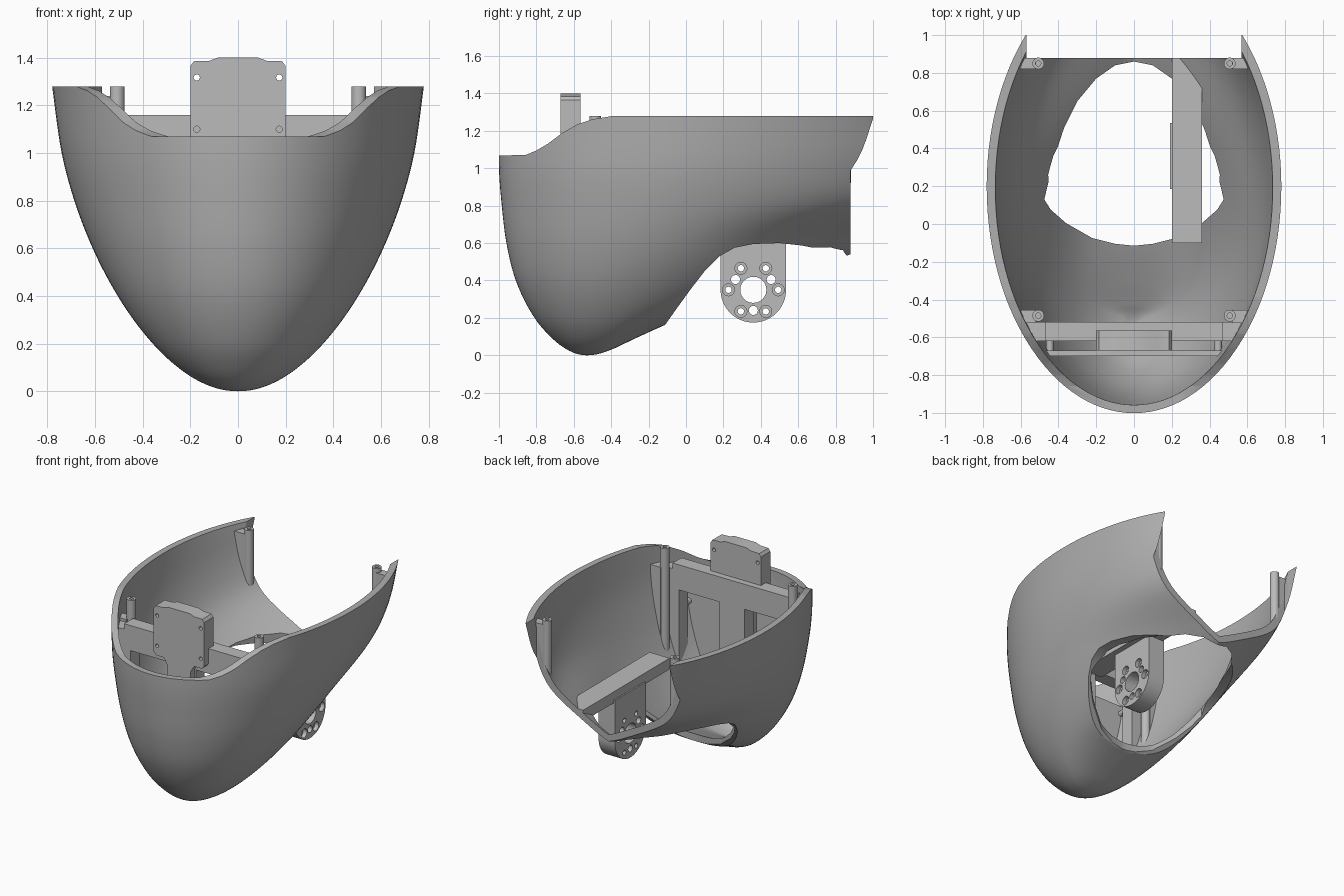
import bpy, bmesh
from math import sin, cos, pi, sqrt
from mathutils import Vector, Matrix

cube = bpy.data.objects.get("Cube")
if cube:
    bpy.data.objects.remove(cube, do_unlink=True)


def material(name, value):
    mat = bpy.data.materials.new(name)
    mat.use_nodes = True
    mat.diffuse_color = (value, value, value, 1)
    mat.node_tree.nodes["Principled BSDF"].inputs["Base Color"].default_value = mat.diffuse_color
    return mat


shell_grey = material("shell grey", 0.43)
light_grey = material("light grey", 0.5)


def finish(bm, name, mat=light_grey):
    bmesh.ops.recalc_face_normals(bm, faces=bm.faces)
    mesh = bpy.data.meshes.new(name)
    bm.to_mesh(mesh)
    bm.free()
    mesh.materials.append(mat)
    ob = bpy.data.objects.new(name, mesh)
    bpy.context.collection.objects.link(ob)
    return ob


def prism(name, points, axis, lo, hi, mat=light_grey):
    """Extrude a 2D outline along one axis; points hold the other two coordinates in order."""
    bm = bmesh.new()
    at = "xyz".index(axis)
    face = bm.faces.new([bm.verts.new((*p[:at], lo, *p[at:])) for p in points])
    new = bmesh.ops.extrude_face_region(bm, geom=[face])["geom"]
    step = Vector()
    step[at] = hi - lo
    bmesh.ops.translate(bm, vec=step, verts=[v for v in new if isinstance(v, bmesh.types.BMVert)])
    return finish(bm, name, mat)


def box(name, x0, x1, y0, y1, z0, z1, mat=light_grey):
    return prism(name, [(y0, z0), (y1, z0), (y1, z1), (y0, z1)], "x", x0, x1, mat)


def arc(cx, cy, r, a0, a1, n):
    return [(cx + r * cos(a0 + (a1 - a0) * i / n), cy + r * sin(a0 + (a1 - a0) * i / n)) for i in range(n + 1)]


def disc(cx, cy, r, n=24):
    return arc(cx, cy, r, 0, 2 * pi * (n - 1) / n, n - 1)


def boolean(ob, other, operation="DIFFERENCE", keep=False):
    """Apply a boolean, moving to the next solver if one returns nothing."""
    mod = ob.modifiers.new("cut", "BOOLEAN")
    mod.operation, mod.object = operation, other
    for solver in ("EXACT", "MANIFOLD", "FLOAT"):
        mod.solver = solver
        graph = bpy.context.evaluated_depsgraph_get()
        graph.update()
        mesh = bpy.data.meshes.new_from_object(ob.evaluated_get(graph))
        if len(mesh.polygons):
            ob.modifiers.clear()
            ob.data = mesh
            break
    ob.modifiers.clear()
    if not keep:
        bpy.data.objects.remove(other, do_unlink=True)


# Hull sections by height: z, half width, front y, widest y, back y, tail sharpness
KEYS = [
    (0.00, 0.000, -0.53, -0.53, -0.53, 0.4),
    (0.03, 0.138, -0.635, -0.48, -0.40, 0.4),
    (0.10, 0.252, -0.725, -0.43, -0.25, 0.4),
    (0.20, 0.358, -0.81, -0.37, -0.015, 0.4),
    (0.40, 0.505, -0.91, -0.25, 0.535, 0.7),
    (0.60, 0.610, -0.96, -0.12, 1.0, 0.95),
    (0.80, 0.687, -0.985, 0.0, 1.27, 0.6),
    (1.00, 0.740, -1.0, 0.09, 1.36, 0.52),
    (1.28, 0.780, -1.0, 0.2, 1.38, 0.5),
]
TOP = 1.28


def section(u, col):
    """Smooth curve through one column, measured along the root of the height."""
    us = [sqrt(k[0]) for k in KEYS]
    vs = [k[col] for k in KEYS]
    last = len(us) - 1
    i = max(j for j in range(last) if us[j] <= u + 1e-9)

    def slope(j):
        a, b = max(j - 1, 0), min(j + 1, last)
        return (vs[b] - vs[a]) / (us[b] - us[a])
    h = us[i + 1] - us[i]
    t = (u - us[i]) / h
    return ((2 * t**3 - 3 * t**2 + 1) * vs[i] + (t**3 - 2 * t**2 + t) * h * slope(i)
            + (3 * t**2 - 2 * t**3) * vs[i + 1] + (t**3 - t**2) * h * slope(i + 1))


def hull(name, inset=0.0, rings=52, segs=112):
    """Closed egg of stacked level rings; an inset one is smaller and pokes out of the top."""
    rise = 0.02 if inset else 0.0
    lift = 0.85 * inset

    def shrink(size):
        return size - inset if size > 2 * inset else size / 2

    bm = bmesh.new()
    pole = bm.verts.new((0, KEYS[0][2], lift))
    grid = []
    for i in range(1, rings + 1):
        u = sqrt(TOP) * i / rings
        w, front, mid, back, q = [section(u, c) for c in range(1, 6)]
        w, ahead, behind = shrink(w), shrink(mid - front), shrink(back - mid)
        z = lift + u * u * (TOP + rise - lift) / TOP
        row = []
        for j in range(segs):
            c, s = cos(2 * pi * j / segs), sin(2 * pi * j / segs)
            if s < 0:
                x, y = w * c, mid + ahead * s
            else:
                x = w * (abs(c) ** (2 * q)) * (1 if c > 0 else -1)
                y = mid + behind * s
            row.append(bm.verts.new((x, y, z)))
        grid.append(row)
    for j in range(segs):
        k = (j + 1) % segs
        bm.faces.new((pole, grid[0][k], grid[0][j]))
        for a, b in zip(grid, grid[1:]):
            bm.faces.new((a[j], a[k], b[k], b[j]))
    bm.faces.new(grid[-1])
    return finish(bm, name, shell_grey)


# Hull shell: hollowed, then front notch, open back and underside mouth cut away
shell = hull("shell")
boolean(shell, hull("hollow_cutter", 0.043))
notch = [(-1.2, 1.068), (-0.86, 1.07), (-0.8, 1.095), (-0.74, 1.13), (-0.66, 1.19), (-0.58, 1.235),
         (-0.5, 1.262), (-0.42, 1.275), (-0.34, 1.29), (-0.34, 1.5), (-1.2, 1.5)]
boolean(shell, prism("notch_cutter", notch, "x", -1.1, 1.1, shell_grey))
boolean(shell, box("back_cutter", -0.57, 0.57, 0.88, 2, -0.3, 2, shell_grey))
boolean(shell, box("tail_cutter", -1.1, 1.1, 1.0, 2.1, -0.4, 2.1, shell_grey))
mouth = [(-0.14, 0.13), (-0.11, 0.165), (-0.05, 0.25), (0.03, 0.36), (0.1, 0.45), (0.18, 0.53), (0.26, 0.575),
         (0.36, 0.595), (0.5, 0.6), (0.62, 0.587), (0.75, 0.56), (0.86, 0.528), (0.86, -0.2), (-0.14, -0.2)]
boolean(shell, prism("mouth_cutter", mouth, "x", -1.2, 1.2, shell_grey))
rim = [(0.1, -0.105), (0.22, -0.075), (0.36, 0.005), (0.44, 0.075), (0.475, 0.13), (0.42, 0.36), (0.37, 0.51),
       (0.3, 0.65), (0.2, 0.77), (0.1, 0.84)]
rim = [(0, -0.115)] + rim + [(0, 0.86)] + [(-x, y) for x, y in reversed(rim)]
boolean(shell, prism("lip_cutter", rim, "z", -0.25, 0.66, shell_grey))

cavity = hull("cavity", 0.025)
parts = [shell]

# Cross frame with two windows
frame = box("cross_frame", -0.7, 0.7, -0.62, -0.52, 0.3, 1.16)
for s in (-1, 1):
    a, b = sorted((s * 0.1, s * 0.42))
    boolean(frame, box("window_cutter", a, b, -0.8, -0.4, 0.45, 0.98))
    a, b = sorted((s * 0.47, s * 0.9))
    boolean(frame, box("step_cutter", a, b, -0.8, -0.4, 1.12, 1.4))
boolean(frame, cavity, "INTERSECT", True)
parts.append(frame)

# Thin inner panel in front of the frame, with stand-offs
panel = box("inner_panel", -0.48, 0.48, -0.70, -0.67, 0.3, 0.9)
boolean(panel, cavity, "INTERSECT", True)
parts.append(panel)
for s in (-1, 1):
    parts.append(prism("panel_standoff", disc(s * 0.445, 0.84, 0.02, 16), "y", -0.68, -0.6))

# Mounting plate with a raised top, screw holes and a neck
half = [(0.09, 0.45), (0.09, 0.98), (0.12, 1.03), (0.18, 1.03), (0.2, 1.05), (0.2, 1.365), (0.185, 1.385),
        (0.12, 1.387), (0.085, 1.4)]
plate = prism("mounting_plate", half + [(-x, z) for x, z in reversed(half)], "y", -0.67, -0.565)
for x in (-0.173, 0.173):
    for z in (1.1, 1.317):
        boolean(plate, prism("hole_cutter", disc(x, z, 0.013, 16), "y", -0.8, -0.4))
parts.append(plate)


def post(name, x, y, z0, z1):
    """Round screw post with a blind hole in the top."""
    bm = bmesh.new()
    bmesh.ops.create_cone(bm, cap_ends=True, segments=24, radius1=0.031, radius2=0.031, depth=z1 - z0,
                          matrix=Matrix.Translation((x, y, (z0 + z1) / 2)))
    top = max(bm.faces, key=lambda f: f.calc_center_median().z)
    bmesh.ops.inset_region(bm, faces=[top], thickness=0.017)
    pit = bmesh.ops.extrude_face_region(bm, geom=[top])["geom"]
    bmesh.ops.translate(bm, vec=(0, 0, -0.06), verts=[v for v in pit if isinstance(v, bmesh.types.BMVert)])
    if top.is_valid:
        bmesh.ops.delete(bm, geom=[top], context="FACES_ONLY")
    return finish(bm, name)


# Screw posts and the webs that tie them to the hull, all trimmed to the hull
for s, side in ((1, "left"), (-1, "right")):
    trimmed = [post("front_post_" + side, s * 0.507, -0.485, 0.5, TOP),
               post("rear_post_" + side, s * 0.507, 0.85, 0.82, 1.27)]
    for name, y0, y1, z0, z1 in (("front_web_", -0.525, -0.455, 0.3, 1.14), ("rear_web_", 0.82, 0.88, 0.7, 1.24)):
        a, b = sorted((s * 0.52, s * 0.85))
        trimmed.append(box(name + side, a, b, y0, y1, z0, z1))
    for ob in trimmed:
        boolean(ob, cavity, "INTERSECT", True)
    parts += trimmed

# Long beam carrying the hub
beam = box("beam", 0.2, 0.36, -0.1, 0.88, 0.63, 0.71)
boolean(beam, cavity, "INTERSECT", True)
parts.append(beam)

# Hub bracket with centre bore, counterbored bolt circle and spare holes
HY, HZ = 0.36, 0.35
hub = prism("hub", [(HY - 0.175, 0.65)] + arc(HY, HZ, 0.175, pi, 2 * pi, 32) + [(HY + 0.175, 0.65)], "x", 0.19, 0.32)
holes = [(HY, HZ, 0.07, 0)]
for k in range(6):
    y, z = HY + 0.133 * cos(k * pi / 3), HZ + 0.133 * sin(k * pi / 3)
    holes += [(y, z, 0.032, 0.29), (y, z, 0.017, 0)]
for k in range(3):
    a = pi / 6 + k * 2 * pi / 3
    holes.append((HY + 0.11 * cos(a), HZ + 0.11 * sin(a), 0.024, 0))
for y, z, r, start in holes:
    boolean(hub, prism("bore_cutter", disc(y, z, r), "x", start, 0.6))
parts.append(hub)

bpy.data.objects.remove(cavity, do_unlink=True)

# Smooth shading with sharp edges kept
bpy.ops.object.select_all(action="DESELECT")
for ob in parts:
    ob.select_set(True)
bpy.context.view_layer.objects.active = shell
bpy.ops.object.shade_smooth_by_angle(angle=0.5)
